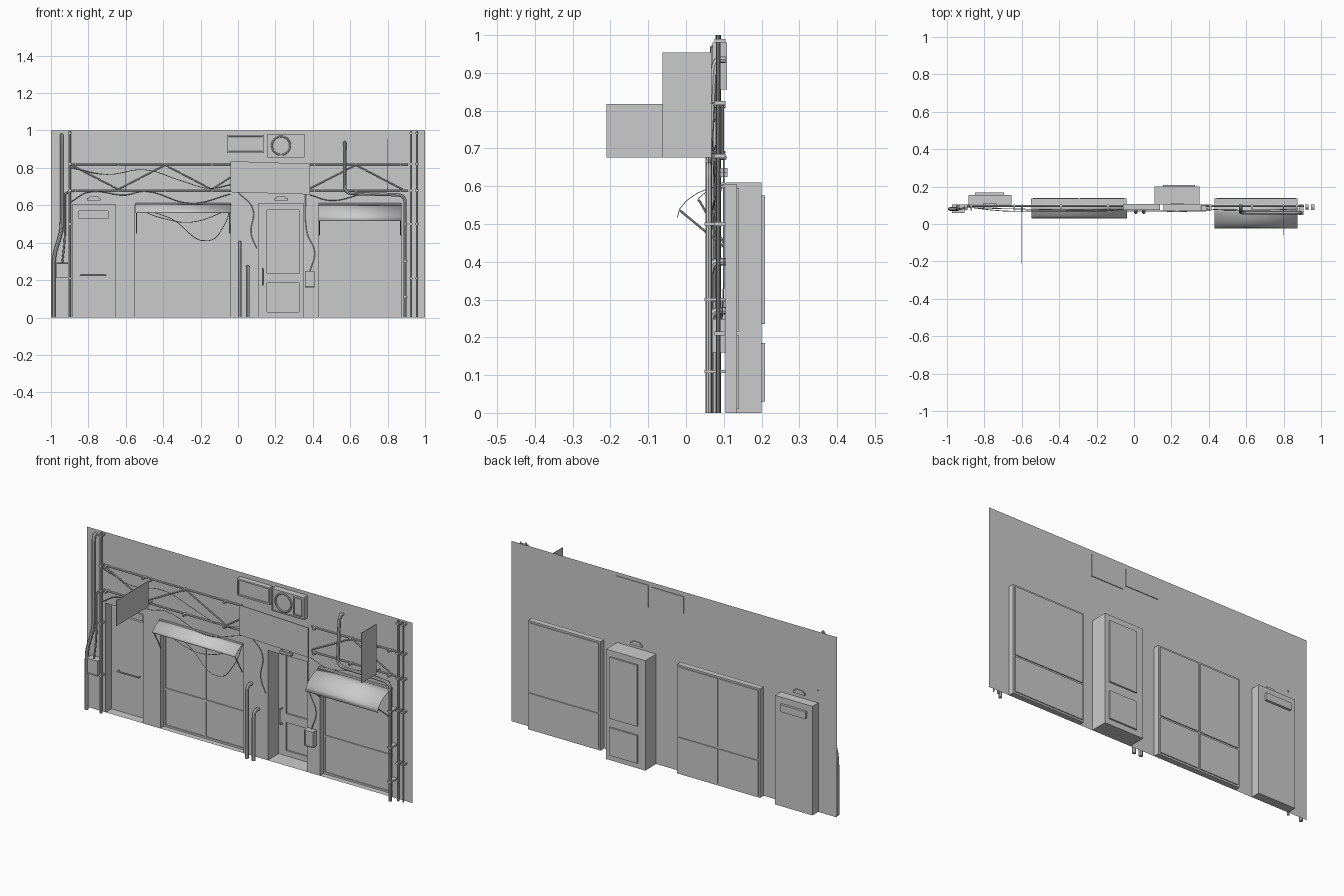
import bpy, bmesh
from mathutils import Vector

if "Cube" in bpy.data.objects:
    bpy.data.objects.remove(bpy.data.objects["Cube"])


def finish(name, bm):
    me = bpy.data.meshes.new(name)
    bm.to_mesh(me)
    bm.free()
    ob = bpy.data.objects.new(name, me)
    bpy.context.collection.objects.link(ob)
    return ob


def quad(bm, pts):
    bm.faces.new([bm.verts.new(p) for p in pts])


def add_sheet(bm, rect, y, holes=()):
    """Upright sheet facing -y with rectangular holes; rect = x0, x1, z0, z1."""
    every = [rect, *holes]
    xs = sorted({v for r in every for v in r[:2]})
    zs = sorted({v for r in every for v in r[2:]})
    for a, b in zip(xs, xs[1:]):
        for c, d in zip(zs, zs[1:]):
            mx, mz = (a + b) / 2, (c + d) / 2
            if not any(h[0] < mx < h[1] and h[2] < mz < h[3] for h in holes):
                quad(bm, [(a, y, c), (b, y, c), (b, y, d), (a, y, d)])


def add_reveal(bm, r, y0, y1):
    """Four side walls of a recess from y0 back to y1."""
    c = [(r[0], r[2]), (r[0], r[3]), (r[1], r[3]), (r[1], r[2])]
    for (ax, az), (bx, bz) in zip(c, c[1:] + c[:1]):
        quad(bm, [(ax, y0, az), (ax, y1, az), (bx, y1, bz), (bx, y0, bz)])


def recess(name, rect, depth, panes, pane_depth):
    """Opening set into the wall with sunken panes in its back."""
    bm = bmesh.new()
    add_reveal(bm, rect, WALL, depth)
    add_sheet(bm, rect, depth, panes)
    for p in panes:
        add_reveal(bm, p, depth, pane_depth)
        add_sheet(bm, p, pane_depth)
    bmesh.ops.remove_doubles(bm, verts=bm.verts, dist=1e-5)
    return finish(name, bm)


def box(name, x, y, z, border=0, sink=0.006):
    """Box, optionally with a sunken front panel."""
    bm = bmesh.new()
    bmesh.ops.create_cube(bm, size=1)
    for v in bm.verts:
        v.co = Vector([(r[0] + r[1]) / 2 + c * (r[1] - r[0]) for r, c in zip((x, y, z), v.co)])
    if border:
        bm.normal_update()
        front = [f for f in bm.faces if f.normal.y < -0.9]
        bmesh.ops.inset_region(bm, faces=front, thickness=border)
        bmesh.ops.inset_region(bm, faces=front, thickness=0.001, depth=-sink)
    return finish(name, bm)


def tube(name, pts, r, bend=0.0, smooth=False):
    """Round tube along a path; bend rounds the corners, smooth makes a loose cable."""
    P = [Vector(p) for p in pts]
    cu = bpy.data.curves.new(name, 'CURVE')
    cu.dimensions = '3D'
    cu.bevel_depth, cu.bevel_resolution, cu.use_fill_caps = r, (0 if smooth else 2), True
    if smooth:
        sp = cu.splines.new('BEZIER')
        sp.bezier_points.add(len(P) - 1)
        for bp, p in zip(sp.bezier_points, P):
            bp.co = p
            bp.handle_left_type = bp.handle_right_type = 'AUTO'
        sp.resolution_u = 6
    else:
        path = [P[0]]
        for a, b, c in zip(P, P[1:], P[2:]):
            if not bend:
                path.append(b)
                continue
            s = b + (a - b).normalized() * min(bend, (a - b).length * 0.5)
            e = b + (c - b).normalized() * min(bend, (c - b).length * 0.5)
            path += [s.lerp(b, t / 5).lerp(b.lerp(e, t / 5), t / 5) for t in range(6)]
        path.append(P[-1])
        sp = cu.splines.new('POLY')
        sp.points.add(len(path) - 1)
        for sp_p, p in zip(sp.points, path):
            sp_p.co = (*p, 1)
    ob = bpy.data.objects.new(name, cu)
    bpy.context.collection.objects.link(ob)
    bpy.ops.object.select_all(action='DESELECT')
    ob.select_set(True)
    bpy.context.view_layer.objects.active = ob
    bpy.ops.object.convert(target='MESH')
    bpy.ops.object.shade_smooth_by_angle()
    return ob


def awning(name, x0, x1, profile, arm_end):
    """Canvas extruded along x, with two support arms and a roller."""
    bm = bmesh.new()
    for (ya, za), (yb, zb) in zip(profile, profile[1:]):
        quad(bm, [(x0, ya, za), (x0, yb, zb), (x1, yb, zb), (x1, ya, za)])
    bmesh.ops.remove_doubles(bm, verts=bm.verts, dist=1e-5)
    ob = finish(name, bm)
    for p in ob.data.polygons:
        p.use_smooth = True
    m = ob.modifiers.new("thickness", 'SOLIDIFY')
    m.thickness = 0.002
    tip = profile[-2]
    for x in (x0 + 0.006, x1 - 0.006):
        tube(name + "_arm", [(x, tip[0] + 0.002, tip[1] - 0.004), (x, *arm_end)], 0.003)
    tube(name + "_roller", [(x0, 0.098, 0.603), (x1, 0.098, 0.603)], 0.008)


# wall with four openings
WALL = 0.104
LEFT_DOOR = (-0.885, -0.655, 0, 0.605)
WINDOW_A = (-0.55, -0.04, 0, 0.605)
DOOR = (0.11, 0.35, 0, 0.61)
WINDOW_B = (0.43, 0.875, 0, 0.605)
bm = bmesh.new()
add_sheet(bm, (-1, 1, 0, 1), WALL, [LEFT_DOOR, WINDOW_A, DOOR, WINDOW_B])
bmesh.ops.remove_doubles(bm, verts=bm.verts, dist=1e-5)
finish("wall", bm)

# recessed doors and windows
recess("left_door", LEFT_DOOR, 0.155, [(-0.85, -0.695, 0.53, 0.57)], 0.168)
recess("center_door", DOOR, 0.2, [(0.155, 0.325, 0.03, 0.185), (0.155, 0.325, 0.235, 0.575)], 0.209)
recess("window_left", WINDOW_A, 0.135,
       [(a, b, c, d) for a, b in ((-0.54, -0.3), (-0.29, -0.05)) for c, d in ((0.01, 0.205), (0.215, 0.595))], 0.14)
recess("window_right", WINDOW_B, 0.135,
       [(0.44, 0.865, c, d) for c, d in ((0.01, 0.205), (0.215, 0.595))], 0.14)

# door hardware and lamps
tube("left_door_handle", [(-0.84, 0.155, 0.225), (-0.84, 0.14, 0.225), (-0.71, 0.14, 0.225), (-0.71, 0.155, 0.225)], 0.004)
tube("center_door_handle", [(0.132, 0.2, 0.175), (0.132, 0.18, 0.175), (0.132, 0.18, 0.26), (0.132, 0.2, 0.26)], 0.004)
for x in (-0.77, 0.23):
    box("door_lamp", (x - 0.036, x + 0.036), (0.085, 0.11), (0.625, 0.638))
    box("door_lamp_cap", (x - 0.024, x + 0.024), (0.09, 0.11), (0.638, 0.648))

# awnings
awning("awning_left", -0.548, -0.038, [(0.1, 0.61), (0.075, 0.6), (0.045, 0.58), (0.032, 0.568), (0.03, 0.56)], (0.1, 0.45))
awning("awning_right", 0.43, 0.875, [(0.1, 0.605), (0.06, 0.595), (0.03, 0.583), (0.0, 0.562), (-0.018, 0.54), (-0.024, 0.517)], (0.1, 0.44))

# projecting signs and the tilted billboard
box("sign_left", (-0.602, -0.598), (-0.21, 0.068), (0.676, 0.818))
box("sign_right", (0.798, 0.802), (-0.062, 0.068), (0.676, 0.954))
for x, zs in ((-0.6, (0.69, 0.81)), (0.8, (0.69, 0.82))):
    for z in zs:
        tube("sign_bracket", [(x, 0.065, z), (x, 0.104, z)], 0.003)
board = box("billboard", (-0.04, 0.385), (0.066, 0.071), (0.67, 0.83))
for v in board.data.vertices:
    if v.co.z > 0.75:
        v.co.z += 0.006 if v.co.x < 0 else -0.008
    elif v.co.x > 0:
        v.co.z -= 0.012

# ventilation units with fan
box("vent_box", (-0.06, 0.14), (0.075, 0.108), (0.88, 0.975), 0.012)
box("fan_unit", (0.158, 0.355), (0.07, 0.108), (0.856, 0.98), 0.006, 0.003)
box("fan_side_panel", (0.293, 0.343), (0.066, 0.08), (0.87, 0.968), 0.008, 0.004)
bpy.ops.mesh.primitive_torus_add(major_radius=0.049, minor_radius=0.005, major_segments=32, minor_segments=8,
                                 location=(0.23, 0.069, 0.919), rotation=(1.5708, 0, 0))
bpy.context.object.name = "fan_ring"
bpy.ops.object.shade_smooth_by_angle()

# lattice girders on both sides of the billboard
Y = 0.097
for name, x0, x1, zig in (
        ("girder_left", -0.89, -0.04, [(-0.89, 0.815), (-0.64, 0.685), (-0.39, 0.815), (-0.14, 0.685), (-0.04, 0.75)]),
        ("girder_right", 0.385, 0.91, [(0.385, 0.69), (0.63, 0.815), (0.88, 0.685)])):
    for z in (0.68, 0.818):
        tube(name + "_rail", [(x0, Y, z), (x1, Y, z)], 0.005)
    tube(name + "_lattice", [(x, Y, z) for x, z in zig], 0.004)
for x in (-0.87, -0.64, -0.39, -0.14, 0.41, 0.63, 0.87):
    for z in (0.68, 0.818):
        box("girder_clamp", (x - 0.005, x + 0.005), (0.072, WALL), (z - 0.005, z + 0.005))

# pipes and corner poles
tube("pipe_left", [(-0.943, WALL, 0.975), (-0.943, 0.08, 0.975), (-0.943, 0.08, 0.46), (-0.985, 0.08, 0.33), (-0.985, 0.08, 0)], 0.01, 0.05)
tube("pipe_left_branch", [(-0.925, 0.08, 0.66), (-0.925, 0.08, 0.42), (-0.94, 0.08, 0.29)], 0.005, 0.06)
tube("pipe_left_feed", [(-0.925, 0.08, 0.66), (-0.9, 0.09, 0.675), (-0.88, WALL, 0.675)], 0.005, 0.02)
tube("pipe_right", [(0.893, 0.06, 0), (0.893, 0.06, 0.655), (0.57, 0.06, 0.665), (0.57, 0.075, 0.935), (0.57, WALL, 0.935)], 0.009, 0.04)
tube("pipe_center_tall", [(0.01, 0.063, 0), (0.01, 0.063, 0.4), (0.01, WALL, 0.4)], 0.01, 0.04)
tube("pipe_center_short", [(0.052, 0.063, 0), (0.052, 0.063, 0.27), (0.052, WALL, 0.27)], 0.01, 0.04)
for x, r in ((-0.9, 0.007), (0.925, 0.006), (0.955, 0.004)):
    tube("corner_pole", [(x, 0.085, 0), (x, 0.085, 1)], r)
    for z in (0.21, 0.5, 0.68, 0.82, 0.985):
        box("pole_clamp", (x - 0.009, x + 0.009), (0.075, WALL), (z - 0.005, z + 0.005))
for z in (0.11, 0.3, 0.5):
    box("pipe_clamp", (0.881, 0.905), (0.049, WALL), (z - 0.004, z + 0.004))

# junction boxes
box("meter_box", (-0.972, -0.905), (0.06, WALL), (0.21, 0.295), 0.006, 0.003)
box("switch_box", (0.357, 0.41), (0.07, WALL), (0.16, 0.248), 0.006, 0.003)

# loose cables
cables = [
    [(-0.89, 0.09, 0.62), (-0.8, 0.085, 0.67), (-0.6, 0.08, 0.655), (-0.5, 0.078, 0.675), (-0.25, 0.075, 0.61), (-0.04, 0.08, 0.66)],
    [(-0.89, 0.09, 0.8), (-0.7, 0.07, 0.765), (-0.5, 0.07, 0.79), (-0.3, 0.07, 0.73), (-0.15, 0.07, 0.69), (-0.04, 0.08, 0.71)],
    [(-0.54, 0.085, 0.585), (-0.36, 0.07, 0.53), (-0.16, 0.06, 0.41), (-0.07, 0.07, 0.5), (-0.04, 0.095, 0.6)],
    [(-0.54, 0.085, 0.58), (-0.4, 0.06, 0.53), (-0.25, 0.06, 0.51), (-0.05, 0.08, 0.575)],
    [(0.0, 0.1, 0.67), (0.08, 0.1, 0.58), (0.07, 0.1, 0.45), (0.1, 0.1, 0.37)],
    [(0.36, 0.1, 0.67), (0.37, 0.1, 0.45), (0.41, 0.1, 0.35), (0.385, 0.095, 0.248)],
    [(0.385, 0.08, 0.655), (0.5, 0.075, 0.625), (0.7, 0.075, 0.665), (0.88, 0.08, 0.65)],
]
for c in cables:
    tube("cable", c, 0.002, smooth=True)
